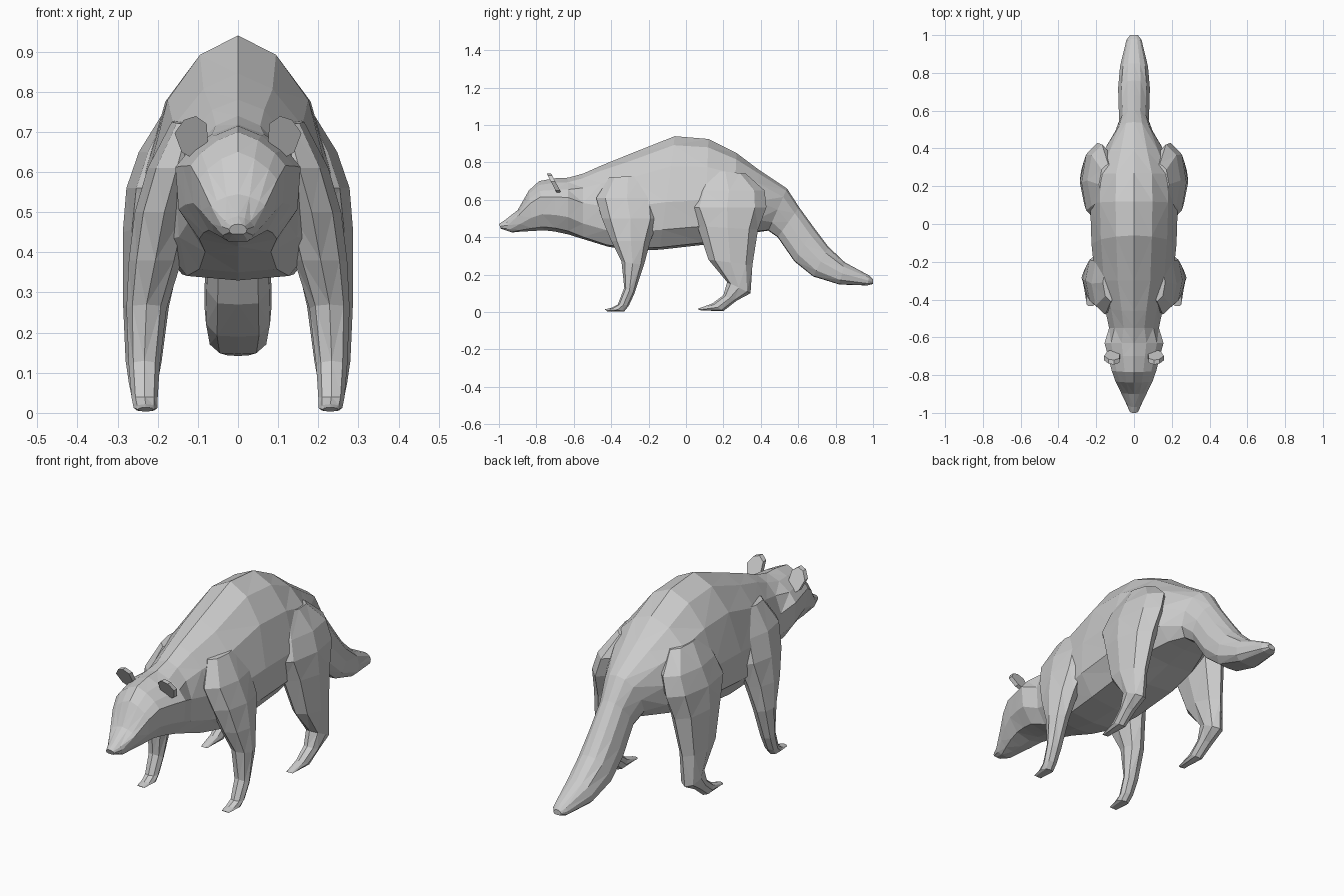
import bpy, bmesh, math
from mathutils import Vector

fur = bpy.data.materials.new("grey fur")
fur.diffuse_color = (0.6, 0.6, 0.6, 1)


def loft(name, rings):
    """Skin a list of closed rings, capping both ends, flat shaded."""
    bm = bmesh.new()
    loops = [[bm.verts.new(p) for p in ring] for ring in rings]
    n = len(loops[0])
    for a, b in zip(loops, loops[1:]):
        for i in range(n):
            j = (i + 1) % n
            bm.faces.new((a[i], a[j], b[j], b[i]))
    bm.faces.new(loops[0])
    bm.faces.new(loops[-1])
    bmesh.ops.triangulate(bm, faces=[f for f in bm.faces if len(f.verts) == 4])
    bmesh.ops.recalc_face_normals(bm, faces=bm.faces)
    mesh = bpy.data.meshes.new(name)
    bm.to_mesh(mesh)
    bm.free()
    mesh.materials.append(fur)
    obj = bpy.data.objects.new(name, mesh)
    bpy.context.collection.objects.link(obj)
    return obj


# Half cross-section: (width factor, rounded height, angular height)
TOP = [(0, 1, 1), (0.42, 0.9, 0.72), (0.78, 0.6, 0.32), (1, 0, 0)]
LOW = [(0.95, -0.6, -0.5), (0.62, -0.97, -0.88), (0, -1, -1)]


def trunk_ring(yt, zt, yb, zb, w, f, r):
    """Ring from a top point to a bottom point; f = height of widest line, r = roundness."""
    t, b = Vector((0, yt, zt)), Vector((0, yb, zb))
    m = b.lerp(t, f)
    half = []
    for fx, round_h, flat_h in TOP + LOW:
        h = flat_h + (round_h - flat_h) * r
        p = m + ((t - m) * h if h > 0 else (b - m) * -h)
        half.append(Vector((fx * w, p.y, p.z)))
    return half + [Vector((-p.x, p.y, p.z)) for p in half[-2:0:-1]]


# Head, neck and torso running into the tail
loft("body_head_and_tail", [trunk_ring(*r) for r in [
    (-1.00, 0.47, -0.99, 0.445, 0.022, 0.5, 1),
    (-0.97, 0.49, -0.93, 0.425, 0.040, 0.6, 0.6),
    (-0.90, 0.545, -0.88, 0.43, 0.068, 0.75, 0.3),
    (-0.84, 0.65, -0.82, 0.433, 0.098, 0.68, 0.2),
    (-0.785, 0.70, -0.76, 0.437, 0.118, 0.68, 0.2),
    (-0.70, 0.715, -0.70, 0.43, 0.138, 0.65, 0.2),
    (-0.63, 0.718, -0.63, 0.415, 0.156, 0.65, 0.3),
    (-0.55, 0.74, -0.55, 0.39, 0.132, 0.55, 0.7),
    (-0.46, 0.78, -0.42, 0.35, 0.155, 0.5, 0.9),
    (-0.30, 0.845, -0.30, 0.33, 0.205, 0.45, 0.8),
    (-0.06, 0.94, -0.14, 0.333, 0.225, 0.42, 0.8),
    (0.12, 0.925, 0.10, 0.36, 0.232, 0.42, 0.8),
    (0.27, 0.85, 0.25, 0.40, 0.225, 0.45, 0.8),
    (0.39, 0.76, 0.37, 0.425, 0.165, 0.5, 0.9),
    (0.54, 0.66, 0.44, 0.435, 0.100, 0.5, 1),
    (0.605, 0.56, 0.49, 0.40, 0.078, 0.5, 1),
    (0.685, 0.45, 0.58, 0.27, 0.082, 0.5, 1),
    (0.76, 0.35, 0.68, 0.19, 0.084, 0.5, 1),
    (0.85, 0.265, 0.82, 0.147, 0.074, 0.5, 1),
    (0.98, 0.195, 0.97, 0.142, 0.040, 0.5, 1),
    (1.00, 0.175, 1.00, 0.15, 0.020, 0.5, 1),
]])


def leg_ring(side, yf, zf, yb, zb, x0, x1):
    """Eight-sided ring from a front point to a back point, spanning x0 to x1."""
    ring = []
    for i in range(8):
        a = math.tau * i / 8
        u = 0.5 - 0.5 * math.cos(a)
        x = (x0 + x1) / 2 + (x1 - x0) / 2 * math.sin(a)
        ring.append((side * x, yf + (yb - yf) * u, zf + (zb - zf) * u))
    return ring


# Legs: (front y, z), (back y, z), inner x, outer x
FRONT_LEG = [
    (-0.41, 0.72, -0.21, 0.73, 0.08, 0.165),
    (-0.48, 0.61, -0.15, 0.61, 0.08, 0.225),
    (-0.45, 0.50, -0.145, 0.50, 0.11, 0.257),
    (-0.40, 0.38, -0.19, 0.38, 0.14, 0.272),
    (-0.345, 0.27, -0.225, 0.25, 0.178, 0.278),
    (-0.33, 0.13, -0.275, 0.10, 0.195, 0.272),
    (-0.365, 0.04, -0.305, 0.035, 0.20, 0.265),
    (-0.40, 0.022, -0.33, 0.003, 0.20, 0.26),
    (-0.435, 0.014, -0.42, 0.003, 0.21, 0.25),
]
HIND_LEG = [
    (0.10, 0.76, 0.32, 0.74, 0.09, 0.185),
    (0.04, 0.65, 0.42, 0.65, 0.09, 0.247),
    (0.01, 0.56, 0.43, 0.56, 0.11, 0.278),
    (0.06, 0.46, 0.385, 0.44, 0.13, 0.287),
    (0.12, 0.28, 0.355, 0.25, 0.172, 0.286),
    (0.22, 0.16, 0.345, 0.10, 0.19, 0.280),
    (0.20, 0.09, 0.27, 0.06, 0.20, 0.272),
    (0.14, 0.045, 0.20, 0.005, 0.205, 0.262),
    (0.06, 0.016, 0.08, 0.008, 0.215, 0.25),
]

# Ear outline: (x, height along the ear)
EAR = [(0.105, 0.0), (0.14, 0.02), (0.158, 0.07), (0.135, 0.105),
       (0.105, 0.115), (0.078, 0.095), (0.075, 0.05)]

for side, label in ((-1, "left"), (1, "right")):
    loft("front_leg_" + label, [leg_ring(side, *r) for r in FRONT_LEG])
    loft("hind_leg_" + label, [leg_ring(side, *r) for r in HIND_LEG])
    # Thin ear plate leaning forward
    loft("ear_" + label, [[(side * x, -0.675 - 0.5 * h + d, 0.63 + 0.95 * h)
                           for x, h in EAR] for d in (-0.012, 0.012)])
